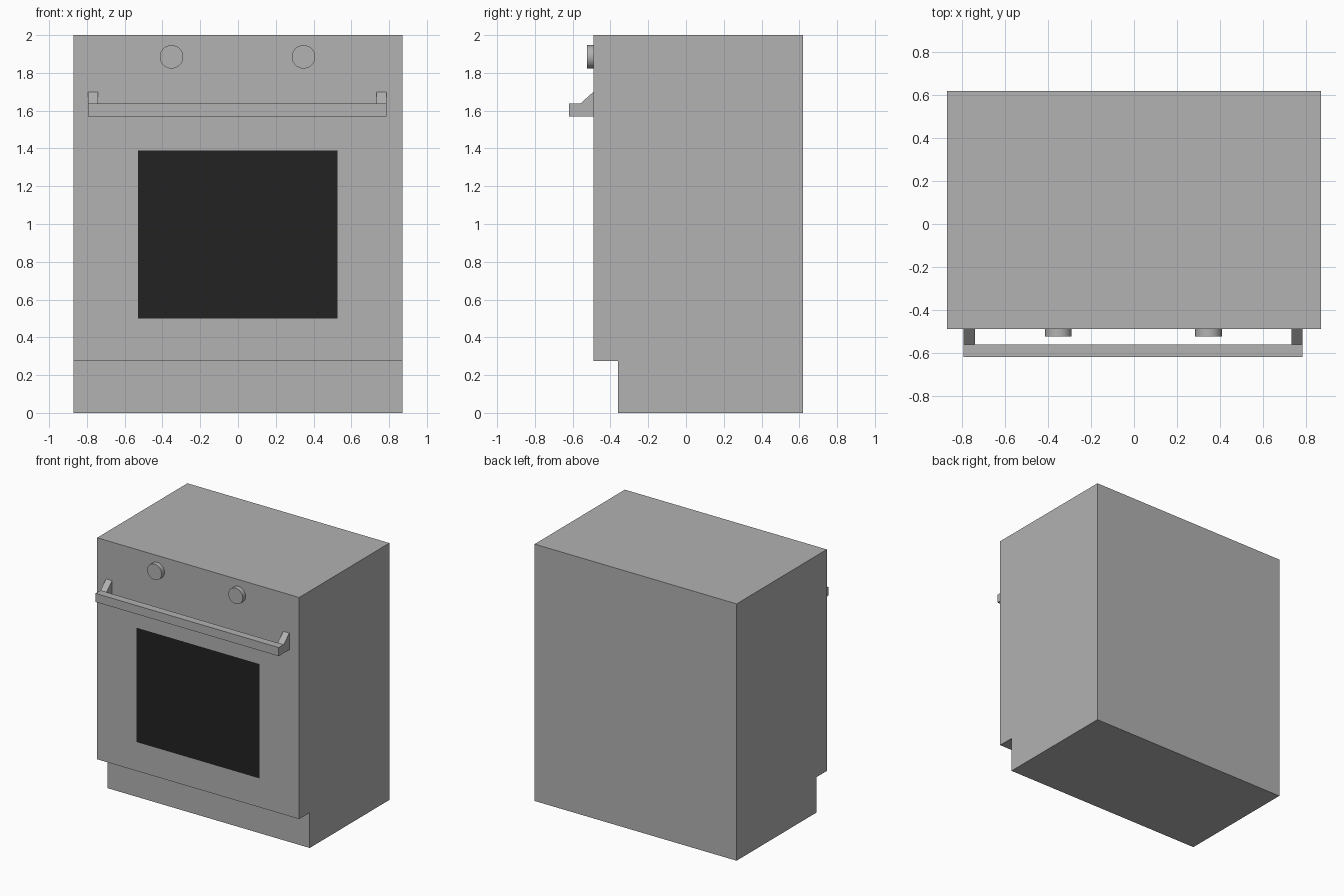
import bpy
import bmesh
import math
from mathutils import Matrix

cube = bpy.data.objects.get("Cube")
if cube:
    bpy.data.objects.remove(cube, do_unlink=True)


def material(name, value):
    mat = bpy.data.materials.new(name)
    mat.use_nodes = True
    color = (value, value, value, 1)
    mat.diffuse_color = color
    mat.node_tree.nodes["Principled BSDF"].inputs["Base Color"].default_value = color
    return mat


steel = material("light grey enamel", 0.445)
glass = material("black glass", 0.016)


def add_object(name, bm, *mats):
    bmesh.ops.recalc_face_normals(bm, faces=bm.faces)
    mesh = bpy.data.meshes.new(name)
    bm.to_mesh(mesh)
    bm.free()
    for mat in mats:
        mesh.materials.append(mat)
    obj = bpy.data.objects.new(name, mesh)
    bpy.context.collection.objects.link(obj)
    return obj


def extrude_profile(profile, x0, x1):
    """Sweep a (y, z) side profile from x0 to x1."""
    bm = bmesh.new()
    face = bm.faces.new([bm.verts.new((x0, y, z)) for y, z in profile])
    geom = bmesh.ops.extrude_face_region(bm, geom=[face])["geom"]
    verts = [v for v in geom if isinstance(v, bmesh.types.BMVert)]
    bmesh.ops.translate(bm, verts=verts, vec=(x1 - x0, 0, 0))
    bmesh.ops.recalc_face_normals(bm, faces=bm.faces)
    return bm


front, back, half_width = -0.49, 0.62, 0.87

# Cabinet with recessed plinth; the window is an inset of the front face
bm = extrude_profile([(-0.36, 0), (back, 0), (back, 2), (front, 2),
                      (front, 0.275), (-0.36, 0.275)], -half_width, half_width)
panel = min(bm.faces, key=lambda f: f.calc_center_median().y)
bmesh.ops.inset_individual(bm, faces=[panel], thickness=0.3)
for v in panel.verts:
    v.co.x = 0.528 if v.co.x > 0 else -0.53
    v.co.z = 1.39 if v.co.z > 1.1 else 0.5
panel.material_index = 1
add_object("oven_cabinet", bm, steel, glass)

# Handle bar and its two sloped brackets
left_end, right_end, bracket_width = 0.785, -0.793, 0.052
bar_back, bar_bottom, bar_top = -0.56, 1.57, 1.637
bar = [(-0.62, bar_bottom), (bar_back, bar_bottom), (bar_back, bar_top), (-0.62, bar_top)]
add_object("door_handle_bar", extrude_profile(bar, right_end, left_end), steel)

bracket = [(front, bar_bottom), (bar_back, bar_bottom), (bar_back, bar_top), (front, 1.70)]
for side, x in (("left", left_end - bracket_width), ("right", right_end)):
    add_object(side + "_handle_bracket",
               extrude_profile(bracket, x, x + bracket_width), steel)

# Control knobs
knob_depth = 0.035
for side, x in (("left", 0.347), ("right", -0.352)):
    bm = bmesh.new()
    bmesh.ops.create_cone(bm, cap_ends=True, segments=32, radius1=0.062,
                          radius2=0.062, depth=knob_depth,
                          matrix=Matrix.Rotation(math.pi / 2, 4, "X"))
    for f in bm.faces:
        f.smooth = len(f.verts) == 4
    knob = add_object(side + "_control_knob", bm, steel)
    knob.data.set_sharp_from_angle(angle=math.radians(40))
    knob.location = (x, front - knob_depth / 2, 1.885)
